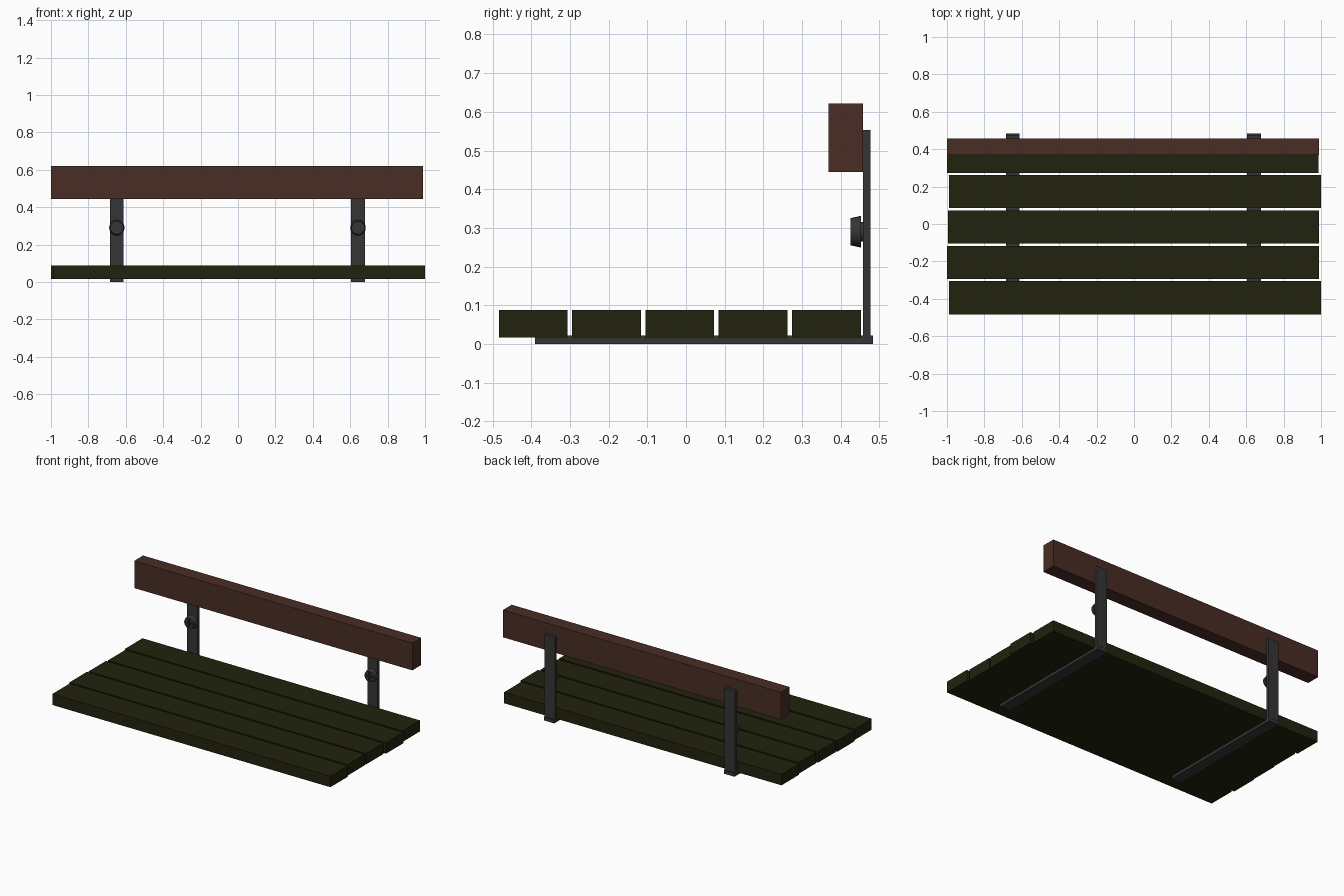
import bpy
from math import pi

cube = bpy.data.objects.get("Cube")
if cube:
    bpy.data.objects.remove(cube, do_unlink=True)


def material(name, rgb):
    mat = bpy.data.materials.new(name)
    mat.use_nodes = True
    mat.diffuse_color = (*rgb, 1)
    mat.node_tree.nodes["Principled BSDF"].inputs["Base Color"].default_value = (*rgb, 1)
    return mat


olive = material("dark olive wood", (0.016, 0.016, 0.0045))
brown = material("red brown wood", (0.068, 0.026, 0.018))
iron = material("dark iron", (0.036, 0.036, 0.037))


def box(name, xs, ys, zs, mat):
    """Box spanning the given (min, max) ranges."""
    spans = (xs, ys, zs)
    bpy.ops.mesh.primitive_cube_add(size=1, location=[(a + b) / 2 for a, b in spans])
    obj = bpy.context.object
    obj.name = name
    obj.scale = [b - a for a, b in spans]
    bpy.ops.object.transform_apply(location=False, rotation=False)
    obj.data.materials.append(mat)
    return obj


def frustum(name, x, z, front, back, r_front, r_back):
    """Round bolt section along y."""
    bpy.ops.mesh.primitive_cone_add(vertices=24, radius1=r_front, radius2=r_back,
                                    depth=back - front, rotation=(-pi / 2, 0, 0),
                                    location=(x, (front + back) / 2, z))
    obj = bpy.context.object
    obj.name = name
    obj.data.materials.append(iron)
    bpy.ops.object.shade_smooth_by_angle()
    return obj


# Seat planks, slightly staggered lengthwise
plank_ends = [(-0.99, 1.0), (-1.0, 0.99), (-0.995, 0.99), (-0.99, 1.0), (-1.0, 0.986)]
for i, ends in enumerate(plank_ends):
    y = -0.484 + i * 0.1895
    box(f"seat_plank_{i + 1}", ends, (y, y + 0.178), (0.017, 0.088), olive)

# Backrest beam
box("backrest_beam", (-1.0, 0.99), (0.368, 0.458), (0.445, 0.621), brown)

# Iron brackets and cross-slotted bolts
for side, x in (("right", -0.648), ("left", 0.642)):
    width = (x - 0.037, x + 0.037)
    box(f"{side}_seat_strap", width, (-0.39, 0.483), (0.0, 0.022), iron)
    box(f"{side}_back_strap", width, (0.458, 0.477), (0.01, 0.553), iron)

    frustum(f"{side}_bolt_shank", x, 0.29, 0.448, 0.46, 0.025, 0.025)
    head = frustum(f"{side}_bolt_head", x, 0.29, 0.425, 0.452, 0.035, 0.041)
    for long_x, long_z in ((0.027, 0.004), (0.004, 0.027)):
        cutter = box("slot_cutter", (x - long_x, x + long_x), (0.41, 0.433),
                     (0.29 - long_z, 0.29 + long_z), iron)
        cut = head.modifiers.new("slot", "BOOLEAN")
        cut.operation = "DIFFERENCE"
        cut.object = cutter
        bpy.context.view_layer.objects.active = head
        bpy.ops.object.modifier_apply(modifier=cut.name)
        bpy.data.objects.remove(cutter, do_unlink=True)
